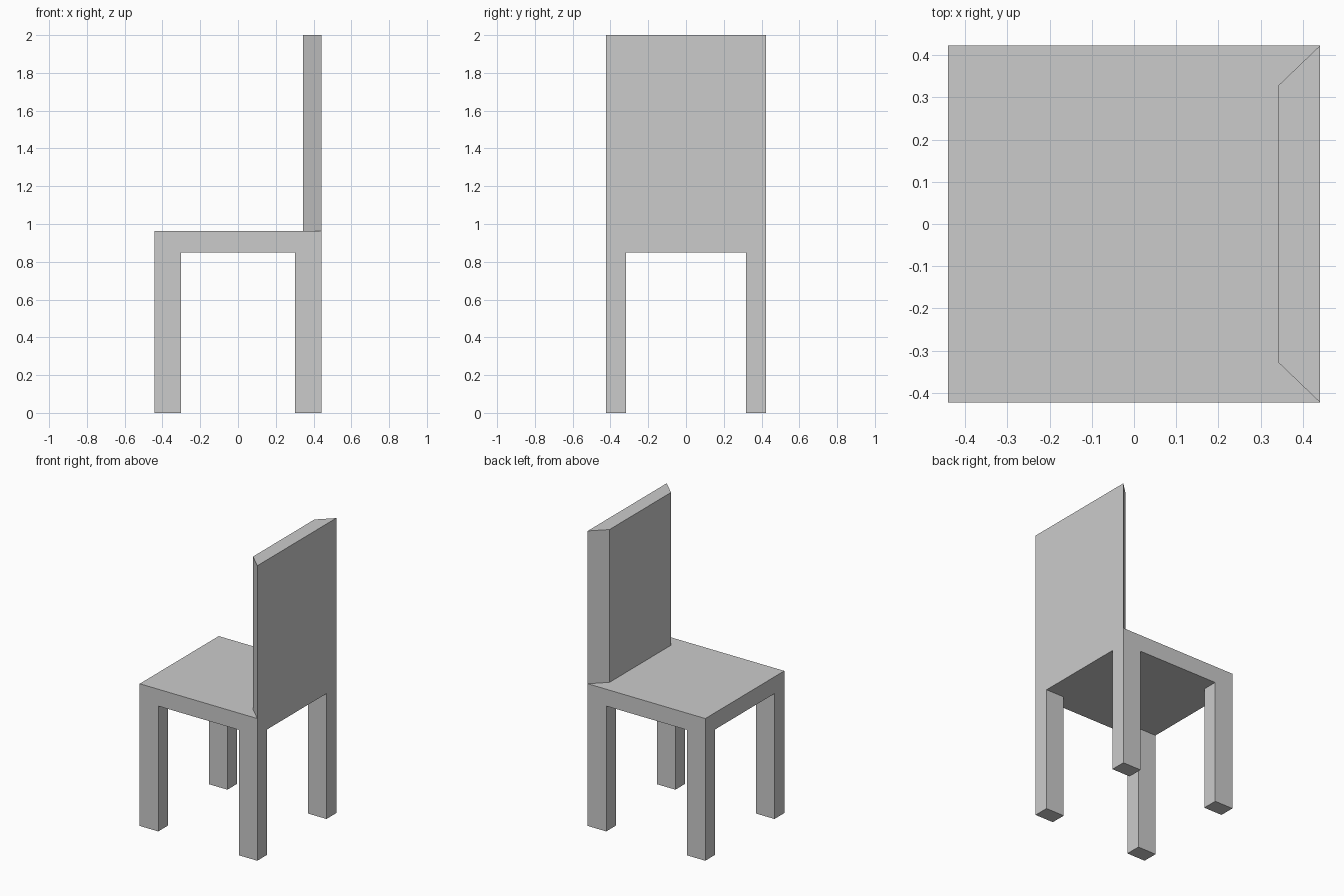
import bpy, bmesh

if "Cube" in bpy.data.objects:
    bpy.data.objects.remove(bpy.data.objects["Cube"])

HX, HY = 0.441, 0.423        # half width and half depth of the chair
SEAT_LOW, SEAT_TOP = 0.85, 0.964


def prism(name, outline, z0, z1):
    """Extrude a flat outline (counter-clockwise, seen from above) from z0 to z1."""
    bm = bmesh.new()
    face = bm.faces.new([bm.verts.new((x, y, z0)) for x, y in outline])
    top = bmesh.ops.extrude_face_region(bm, geom=[face])
    verts = [v for v in top["geom"] if isinstance(v, bmesh.types.BMVert)]
    bmesh.ops.translate(bm, verts=verts, vec=(0, 0, z1 - z0))
    if not any(len(f.verts) == len(outline) and f.normal.z < 0 for f in bm.faces):
        bm.faces.new([v for v in face.verts]) if not face.is_valid else None
    bmesh.ops.recalc_face_normals(bm, faces=bm.faces)
    mesh = bpy.data.meshes.new(name)
    bm.to_mesh(mesh)
    bm.free()
    obj = bpy.data.objects.new(name, mesh)
    bpy.context.collection.objects.link(obj)
    return obj


def rect(x0, x1, y0, y1):
    return [(x0, y0), (x1, y0), (x1, y1), (x0, y1)]


# Seat slab
prism("seat", rect(-HX, HX, -HY, HY), SEAT_LOW, SEAT_TOP)

# Four legs flush with the seat corners
for x_name, sx in (("left", -1), ("right", 1)):
    for y_name, sy in (("front", -1), ("back", 1)):
        xs = sorted((sx * 0.302, sx * HX))
        ys = sorted((sy * 0.318, sy * HY))
        prism(f"{y_name}_{x_name}_leg", rect(*xs, *ys), 0, SEAT_LOW)

# Backrest on the +x edge, with sides tapering towards the sitter
prism("backrest", [(0.343, -0.329), (HX, -HY), (HX, HY), (0.343, 0.329)],
      SEAT_TOP, 2.0)
